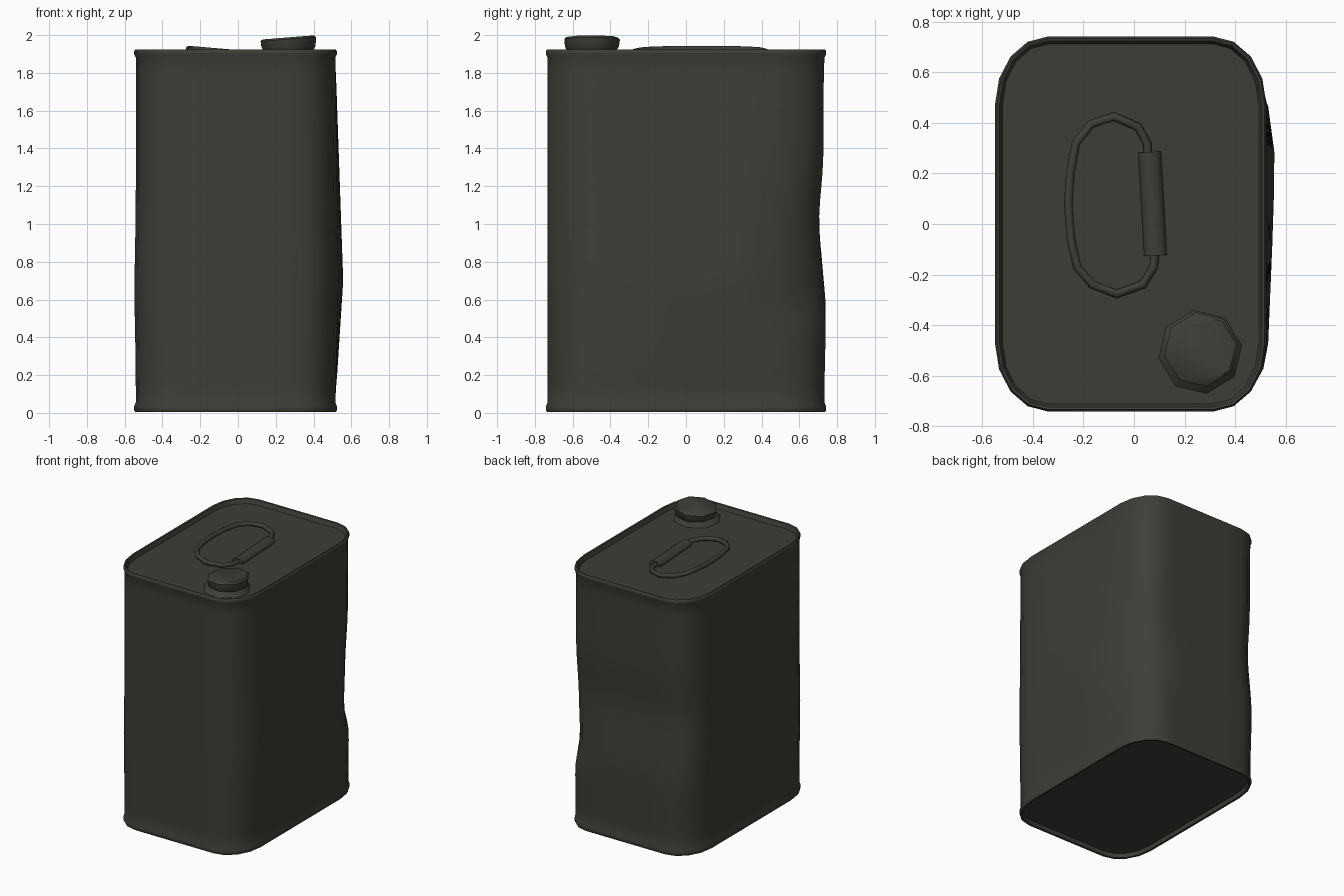
import bpy, bmesh, math
from mathutils import Vector

if "Cube" in bpy.data.objects:
    bpy.data.objects.remove(bpy.data.objects["Cube"])

paint = bpy.data.materials.new("dark olive grey")
paint.diffuse_color = (0.048, 0.047, 0.038, 1)
paint.use_nodes = True
paint.node_tree.nodes["Principled BSDF"].inputs["Base Color"].default_value = paint.diffuse_color


def finish(name, bm, angle=40):
    bmesh.ops.recalc_face_normals(bm, faces=bm.faces)
    me = bpy.data.meshes.new(name)
    bm.to_mesh(me)
    bm.free()
    ob = bpy.data.objects.new(name, me)
    bpy.context.collection.objects.link(ob)
    me.materials.append(paint)
    bpy.ops.object.select_all(action='DESELECT')
    ob.select_set(True)
    bpy.context.view_layer.objects.active = ob
    bpy.ops.object.shade_smooth_by_angle(angle=math.radians(angle))
    return ob


def loft(name, rings, angle=40):
    """Skin a list of equally long point rings and cap both ends."""
    bm = bmesh.new()
    vs = [[bm.verts.new(p) for p in r] for r in rings]
    n = len(vs[0])
    for a, b in zip(vs, vs[1:]):
        for i in range(n):
            j = (i + 1) % n
            bm.faces.new((a[i], a[j], b[j], b[i]))
    bm.faces.new(vs[0])
    bm.faces.new(vs[-1])
    return finish(name, bm, angle)


CX, HX, HY = -0.013, 0.537, 0.742


def outline(inset, z):
    """Rounded rectangle with subdivided straight sides."""
    hx, hy, rx, ry = HX - inset, HY - inset, 0.21 - inset, 0.27 - inset
    corner = []
    for k, (sx, sy) in enumerate([(1, 1), (-1, 1), (-1, -1), (1, -1)]):
        for s in range(5):
            a = math.pi / 2 * (k + s / 4)
            corner.append(Vector((CX + sx * (hx - rx) + rx * math.cos(a),
                                  sy * (hy - ry) + ry * math.sin(a), z)))
    pts = []
    for i, p in enumerate(corner):
        pts.append(p)
        if i % 5 == 4:
            q = corner[(i + 1) % 20]
            pts += [p.lerp(q, t / 5) for t in range(1, 5)]
    return pts


def bell(v, c, low, high):
    return math.exp(-((v - c) / (low if v < c else high)) ** 2)


def tent(v, c, low, high):
    return max(0, 1 - abs(v - c) / (low if v < c else high))


def dent(p):
    """Bulge on the right wall, shallow dent in the back, pinched back right corner."""
    x, y, z = p
    fade = max(0, min(1, (z - 0.06) / 0.1, (1.88 - z) / 0.1))
    if x > 0.2:
        p.x += fade * 0.042 * tent(z, 0.7, 0.65, 1.2) * bell(y, 0.3, 0.8, 0.2)
    if x < -0.4:
        p.x -= fade * 0.007 * bell(z, 0.65, 0.3, 0.3)
    if y > 0.4:
        p.y -= fade * (0.004 + 0.024 * bell(z, 1.02, 0.22, 0.22)) * min(1, (y - 0.4) / 0.2)
        p.y += fade * 0.011 * bell(z, 0.55, 0.4, 0.13) * min(1, (y - 0.4) / 0.2)
    pinch = fade * 0.022 * bell(x, 0.45, 0.13, 0.3) * bell(y, 0.66, 0.15, 0.3) * bell(z, 0.6, 0.1, 0.3)
    p.x -= pinch
    p.y -= pinch
    return p


# can: recessed bottom, lower rim, walls, upper rim, recessed lid
profile = [(0.026, 0.035), (0.02, 0.006), (0.006, 0.004), (0, 0.015),
           (0, 0.035), (0.009, 0.055)]
profile += [(0.009, 0.055 + 1.825 * k / 24) for k in range(1, 25)]
profile += [(0, 1.9), (0, 1.915), (0.008, 1.925), (0.018, 1.922), (0.03, 1.89)]
loft("can_body", [[dent(p) for p in outline(i, z)] for i, z in profile], 50)

# screw cap: flared collar, tapered side and tilted octagonal top
cap = []
for r, z, xo, yo, tilt in [(0.168, 1.888, 0.262, -0.507, 0), (0.15, 1.908, 0.264, -0.503, 0),
                           (0.135, 1.922, 0.266, -0.5, 0), (0.145, 1.94, 0.267, -0.498, 0.02),
                           (0.149, 1.978, 0.267, -0.497, 0.07),
                           (0.138, 1.988, 0.267, -0.497, 0.08)]:
    ring = []
    for k in range(8):
        a = math.tau * (k + 0.2) / 8
        ring.append((xo + r * math.cos(a), yo + r * math.sin(a),
                     z + tilt * r * math.cos(a)))
    cap.append(ring)
loft("screw_cap", cap, 45)


def tube(name, path, r, sides, squash=1.0):
    """Sweep a round section along a nearly level path."""
    rings = []
    for i, p in enumerate(path):
        t = (path[min(i + 1, len(path) - 1)] - path[max(i - 1, 0)]).normalized()
        side = t.cross(Vector((0, 0, 1))).normalized()
        up = side.cross(t)
        rings.append([p + side * r * math.cos(math.tau * k / sides)
                      + up * r * squash * math.sin(math.tau * k / sides)
                      for k in range(sides)])
    return loft(name, rings, 60)


# wire handle, lifted slightly towards the left
wire = [(0.058, 0.22), (0.052, 0.32), (0.015, 0.385), (-0.08, 0.425), (-0.17, 0.395),
        (-0.23, 0.32), (-0.252, 0.2), (-0.26, 0.08), (-0.25, -0.06), (-0.225, -0.17),
        (-0.165, -0.24), (-0.07, -0.277), (0.035, -0.24), (0.078, -0.17), (0.088, -0.08)]
tube("wire_handle", [Vector((x, y, 1.904 - 0.085 * x)) for x, y in wire], 0.017, 8)

# hinge sleeve holding the wire on the lid
tube("handle_sleeve", [Vector((0.062, 0.285, 1.89)), Vector((0.085, -0.125, 1.89))],
     0.045, 12, 0.75)
